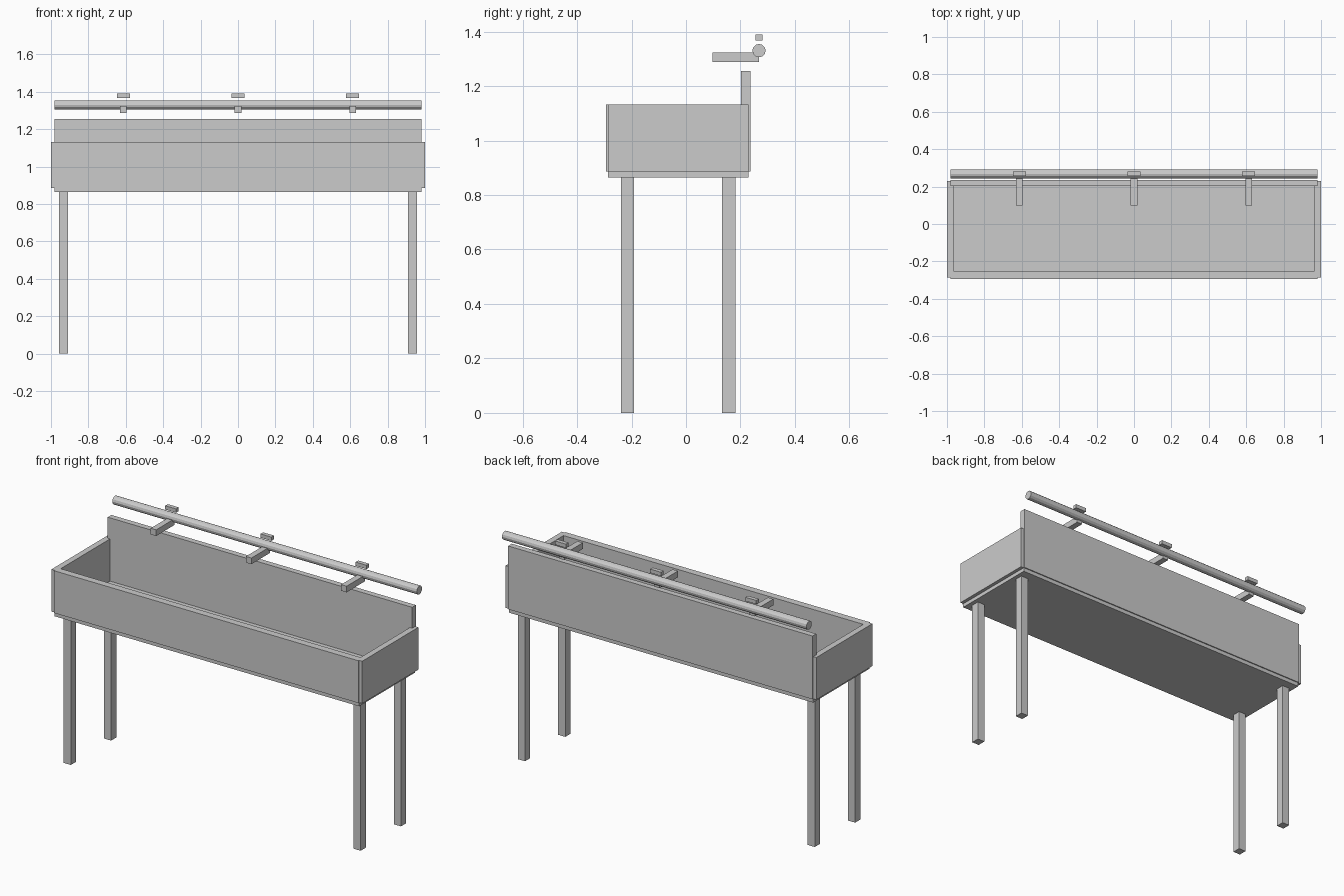
import bpy
from math import pi

if "Cube" in bpy.data.objects:
    bpy.data.objects.remove(bpy.data.objects["Cube"])


def box(name, x, y, z):
    """Box from (min, max) extents on each axis."""
    bpy.ops.mesh.primitive_cube_add(
        size=1, location=[(a + b) / 2 for a, b in (x, y, z)])
    ob = bpy.context.object
    ob.name = name
    ob.scale = [b - a for a, b in (x, y, z)]
    bpy.ops.object.transform_apply(location=False, rotation=False, scale=True)
    return ob


BASE_Z, FLOOR_Z, RIM_Z = 0.865, 0.887, 1.133

# Trough: base board, front, back and end panels
box("base_board", (-0.98, 0.98), (-0.286, 0.23), (BASE_Z, FLOOR_Z))
box("front_panel", (-0.98, 0.98), (-0.293, -0.252), (FLOOR_Z, RIM_Z))
box("back_panel", (-0.98, 0.98), (0.202, 0.236), (FLOOR_Z, 1.255))
for side, x in (("left", (-1.0, -0.965)), ("right", (0.965, 1.0))):
    box(side + "_end_panel", x, (-0.286, 0.23), (FLOOR_Z, RIM_Z))

# Four square legs
for side, cx in (("left", -0.933), ("right", 0.933)):
    for end, cy in (("front", -0.214), ("back", 0.157)):
        box(f"{end}_{side}_leg", (cx - 0.023, cx + 0.023),
            (cy - 0.024, cy + 0.024), (0, BASE_Z))

# Faceted water pipe behind the trough
PIPE_Y, PIPE_Z = 0.268, 1.33
bpy.ops.mesh.primitive_cylinder_add(
    vertices=12, radius=0.0245, depth=1.96,
    location=(0, PIPE_Y, PIPE_Z), rotation=(0, pi / 2, 0))
bpy.context.object.name = "water_pipe"

# Taps: spout towards the trough and handle above the pipe
for i, cx in enumerate((-0.613, 0, 0.613), 1):
    box(f"tap_spout_{i}", (cx - 0.0175, cx + 0.0175), (0.098, PIPE_Y), (1.288, 1.324))
    box(f"tap_handle_{i}", (cx - 0.035, cx + 0.035),
        (PIPE_Y - 0.012, PIPE_Y + 0.012), (1.368, 1.39))
